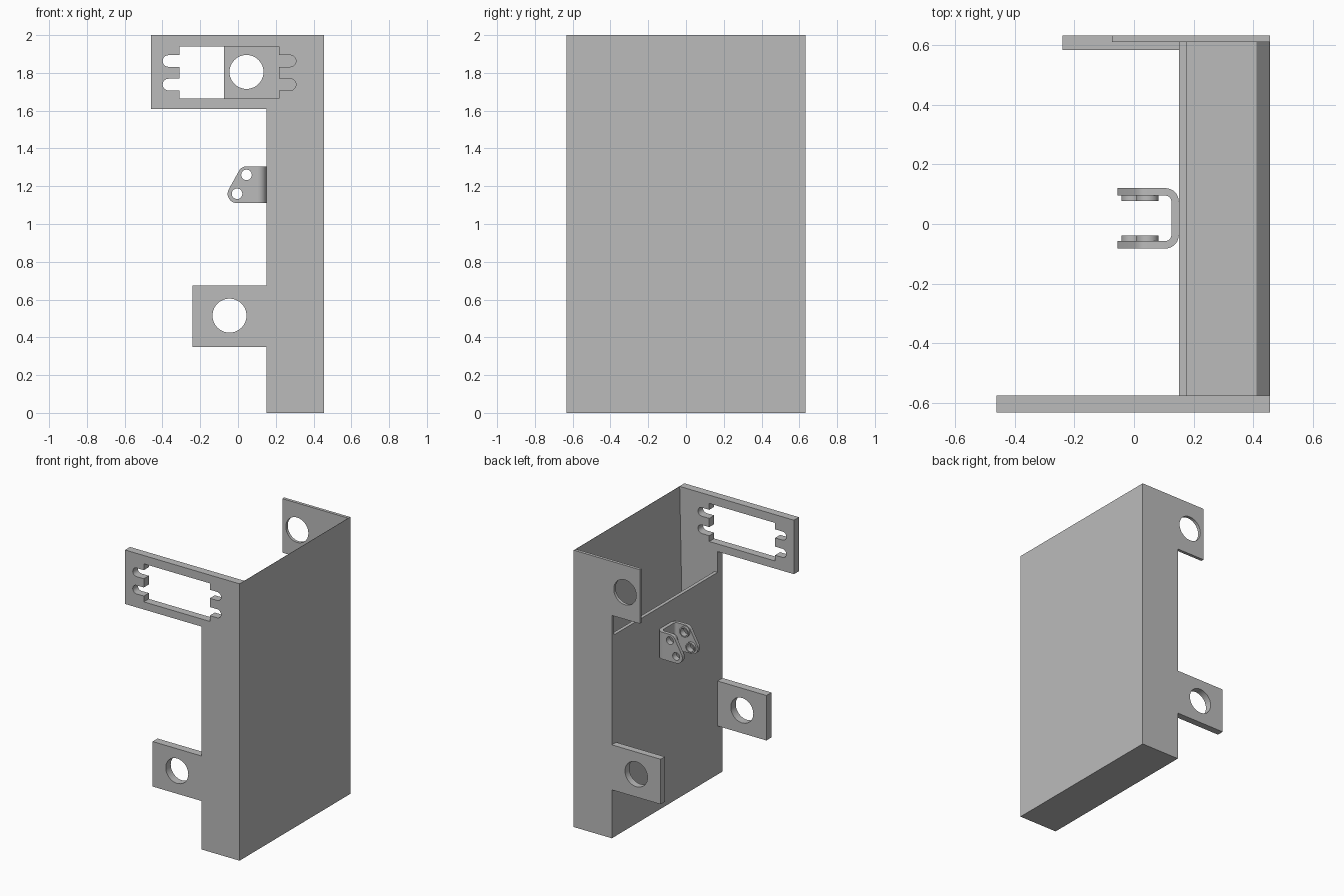
import bpy, bmesh, math

if "Cube" in bpy.data.objects:
    bpy.data.objects.remove(bpy.data.objects["Cube"], do_unlink=True)

GREY = bpy.data.materials.new("light_grey")
GREY.use_nodes = True
COLOUR = (0.5, 0.5, 0.5, 1)
GREY.diffuse_color = COLOUR
for node in GREY.node_tree.nodes:
    if node.type == 'BSDF_PRINCIPLED':
        node.inputs["Base Color"].default_value = COLOUR


def arc(cx, cy, r, a0, a1, n=10):
    """Points on an arc, angles in degrees."""
    angles = [math.radians(a0 + (a1 - a0) * i / n) for i in range(n + 1)]
    return [(cx + r * math.cos(a), cy + r * math.sin(a)) for a in angles]


def circle(cx, cy, r, n=40):
    return arc(cx, cy, r, 0, 360, n)[:-1]


def extrude(name, loops, axis, lo, hi):
    """Fill the outline loops (inner loops are holes) and extrude along an axis."""
    curve = bpy.data.curves.new(name, 'CURVE')
    curve.dimensions = '2D'
    curve.fill_mode = 'BOTH'
    curve.extrude = (hi - lo) / 2
    for loop in loops:
        spline = curve.splines.new('POLY')
        spline.points.add(len(loop) - 1)
        for p, (u, v) in zip(spline.points, loop):
            p.co = (u, v, 0, 1)
        spline.use_cyclic_u = True
    temp = bpy.data.objects.new(name + "_outline", curve)
    bpy.context.collection.objects.link(temp)
    bpy.context.view_layer.update()
    mesh = bpy.data.meshes.new_from_object(
        temp.evaluated_get(bpy.context.evaluated_depsgraph_get()))
    bpy.data.objects.remove(temp, do_unlink=True)
    bpy.data.curves.remove(curve)

    bm = bmesh.new()
    bm.from_mesh(mesh)
    for v in bm.verts:
        a, b, c = v.co.x, v.co.y, v.co.z + (lo + hi) / 2
        v.co = (a, c, b) if axis == 'Y' else (a, b, c)
    bmesh.ops.remove_doubles(bm, verts=bm.verts, dist=1e-5)
    bmesh.ops.recalc_face_normals(bm, faces=bm.faces)
    bm.to_mesh(mesh)
    bm.free()
    mesh.name = name
    mesh.materials.clear()
    mesh.materials.append(GREY)
    obj = bpy.data.objects.new(name, mesh)
    bpy.context.collection.objects.link(obj)
    bpy.ops.object.select_all(action='DESELECT')
    obj.select_set(True)
    bpy.context.view_layer.objects.active = obj
    bpy.ops.object.shade_smooth_by_angle(angle=math.radians(30))
    return obj


# Tray body: tapered outer wall, floor and lower inner panel in one section
extrude("tray_body", [[(.15, 0), (.455, 0), (.455, 2), (.453, 2), (.41, .025),
                       (.175, .025), (.175, 1.46), (.15, 1.46)]], 'Y', -.575, .61)

# Front wall with a slotted window at the top and a drilled lower tab
SLOTS = (1.738, 1.863)
window = [(-.31, 1.665), (.217, 1.665)]
for z in SLOTS:
    window += [(.217, z - .031)] + arc(.276, z, .031, -90, 90) + [(.217, z + .031)]
window += [(.217, 1.94), (-.31, 1.94)]
for z in reversed(SLOTS):
    window += [(-.31, z + .031)] + arc(-.368, z, .031, 90, 270) + [(-.31, z - .031)]
lower_hole = circle(-.045, .515, .09)
extrude("front_wall", [[(.455, 0), (.455, 2), (-.46, 2), (-.46, 1.61), (.15, 1.61),
                        (.15, .675), (-.24, .675), (-.24, .35), (.15, .35), (.15, 0)],
                       window, lower_hole], 'Y', -.632, -.575)

# Thin back wall with a drilled upper tab, and a thicker lower tab
extrude("back_wall", [[(.455, 0), (.455, 2), (-.073, 2), (-.073, 1.61), (.15, 1.61), (.15, 0)],
                      circle(.045, 1.805, .09)], 'Y', .61, .632)
extrude("back_lower_tab", [[(-.24, .35), (.15, .35), (.15, .675), (-.24, .675)],
                           lower_hole], 'Y', .583, .632)

# Clevis bracket: bent base, two arms and a ring boss around each pin hole
bend = (arc(.105, -.037, .045, -90, 0) + arc(.105, .075, .045, 0, 90)
        + arc(.105, .075, .02, 90, 0) + arc(.105, -.037, .02, 0, -90))
extrude("bracket_base", [bend], 'Z', 1.11, 1.305)

PINS = {"lower": (-.005, 1.16), "upper": (.045, 1.26)}
arm = ([(.105, 1.11)] + arc(*PINS["lower"], .05, 270, 153)
       + arc(*PINS["upper"], .045, 153, 90) + [(.105, 1.305)])
holes = [circle(*c, .028, 32) for c in PINS.values()]
for side, lo, hi, boss_lo, boss_hi in (("front", -.082, -.057, -.057, -.039),
                                       ("back", .095, .12, .077, .095)):
    extrude(f"bracket_{side}_arm", [arm] + holes, 'Y', lo, hi)
    for level, c in PINS.items():
        extrude(f"bracket_{side}_{level}_boss",
                [circle(*c, .037, 32), circle(*c, .028, 32)], 'Y', boss_lo, boss_hi)
